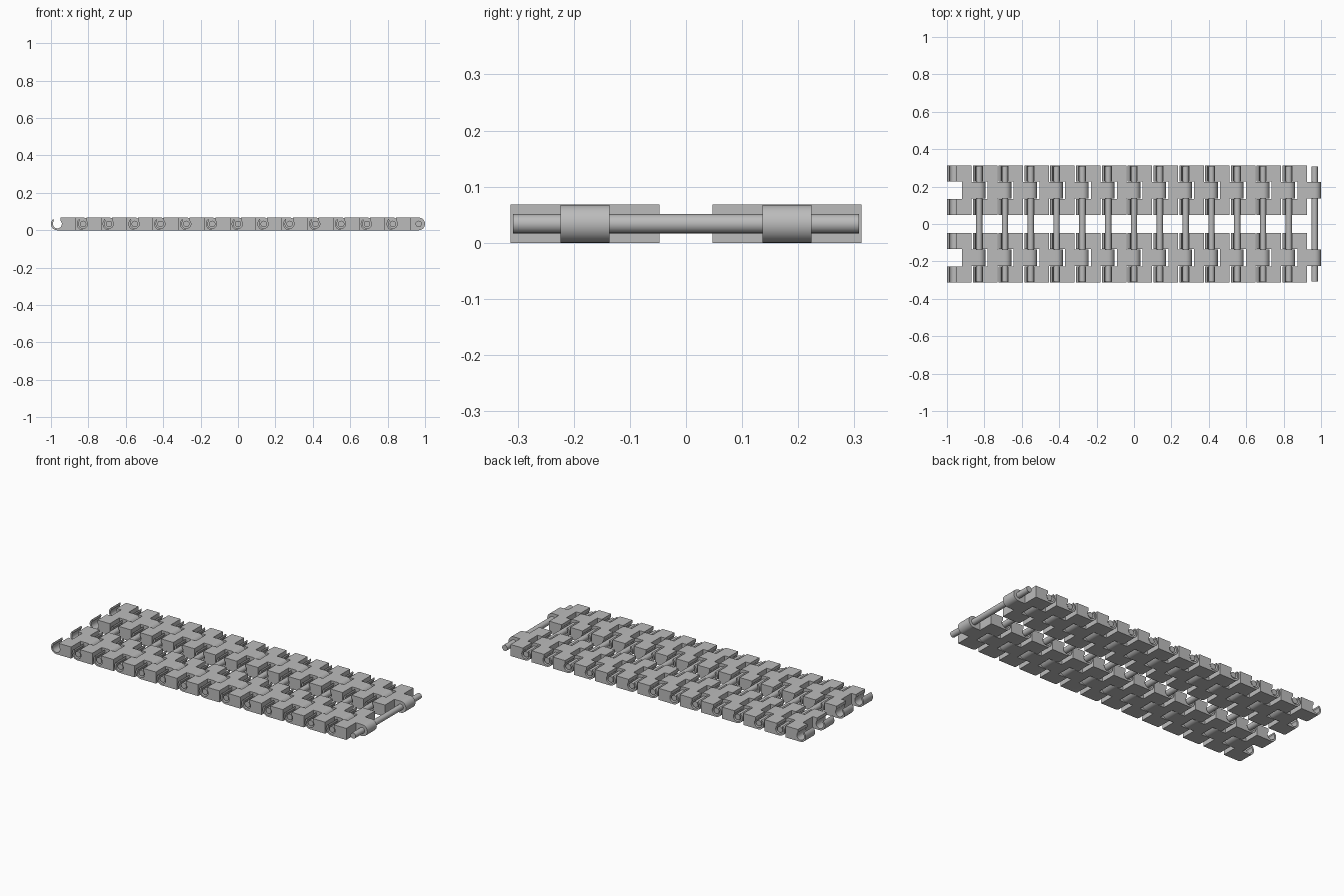
import bpy
import bmesh
import math

if "Cube" in bpy.data.objects:
    bpy.data.objects.remove(bpy.data.objects["Cube"])

LINKS = 14
R = 0.034                      # half thickness of a link
FIRST = -1 + R                 # first pin position
PITCH = -2 * FIRST / LINKS
BODY_END = PITCH - 0.041

steel = bpy.data.materials.new("grey steel")
steel.use_nodes = True
steel.diffuse_color = (0.5, 0.5, 0.5, 1)
steel.node_tree.nodes["Principled BSDF"].inputs["Base Color"].default_value = (0.5, 0.5, 0.5, 1)


def arc(cx, r, a0, a1, n):
    """Points on an arc in the xz plane, angles in degrees."""
    angles = [math.radians(a0 + (a1 - a0) * i / n) for i in range(n + 1)]
    return [(cx + r * math.cos(a), R + r * math.sin(a)) for a in angles]


def prism(name, profile, half_width):
    """Extrude an xz profile symmetrically along y."""
    bm = bmesh.new()
    face = bm.faces.new([bm.verts.new((x, -half_width, z)) for x, z in profile])
    new = bmesh.ops.extrude_face_region(bm, geom=[face])["geom"]
    bmesh.ops.translate(bm, vec=(0, 2 * half_width, 0),
                        verts=[v for v in new if isinstance(v, bmesh.types.BMVert)])
    bmesh.ops.recalc_face_normals(bm, faces=bm.faces)
    mesh = bpy.data.meshes.new(name)
    bm.to_mesh(mesh)
    bm.free()
    mesh.materials.append(steel)
    obj = bpy.data.objects.new(name, mesh)
    bpy.context.collection.objects.link(obj)
    return obj


def smooth(obj):
    bpy.ops.object.select_all(action="DESELECT")
    obj.select_set(True)
    bpy.context.view_layer.objects.active = obj
    bpy.ops.object.shade_smooth_by_angle(angle=math.radians(35))


def boolean(obj, other, operation):
    """Apply a boolean and delete the helper."""
    other.hide_render = True
    mod = obj.modifiers.new("cut", "BOOLEAN")
    mod.object, mod.operation, mod.solver = other, operation, "EXACT"
    bpy.ops.object.select_all(action="DESELECT")
    bpy.context.view_layer.objects.active = obj
    obj.select_set(True)
    bpy.ops.object.modifier_apply(modifier=mod.name)
    bpy.data.objects.remove(other)


# Pad with an open snap hook at its left end
hook = ([(BODY_END, 0)] + arc(0, R, -90, -232, 14)
        + arc(0, 0.024, 140, 405, 22)
        + [(0.017, 2 * R), (BODY_END, 2 * R)])
pad = prism("track_pad", hook, 0.133)

# Slot that receives the neighbouring knuckle
slot = prism("slot_cutter", [(-0.1, -0.1), (0.046, -0.1), (0.046, 0.2), (-0.1, 0.2)], 0.046)
boolean(pad, slot, "DIFFERENCE")

# Rounded knuckle on the right end, centred on the next pin
knuckle = prism("knuckle", [(0.07, 0)] + arc(PITCH, R, -90, 90, 16) + [(0.07, 2 * R)], 0.044)
boolean(pad, knuckle, "UNION")
smooth(pad)

# Hinge pin across both rows
pin = prism("hinge_pin", arc(0, 0.017, 0, 345, 23), 0.308)
smooth(pin)

# Two rows of pads, sharing one mesh
for i in range(LINKS):
    for side, y in (("left", 0.18), ("right", -0.18)):
        o = bpy.data.objects.new(f"{side}_track_pad_{i + 1}", pad.data)
        o.location = (FIRST + i * PITCH, y, 0)
        bpy.context.collection.objects.link(o)
    p = bpy.data.objects.new(f"hinge_pin_{i + 1}", pin.data)
    p.location.x = FIRST + (i + 1) * PITCH
    bpy.context.collection.objects.link(p)

bpy.data.objects.remove(pad)
bpy.data.objects.remove(pin)
